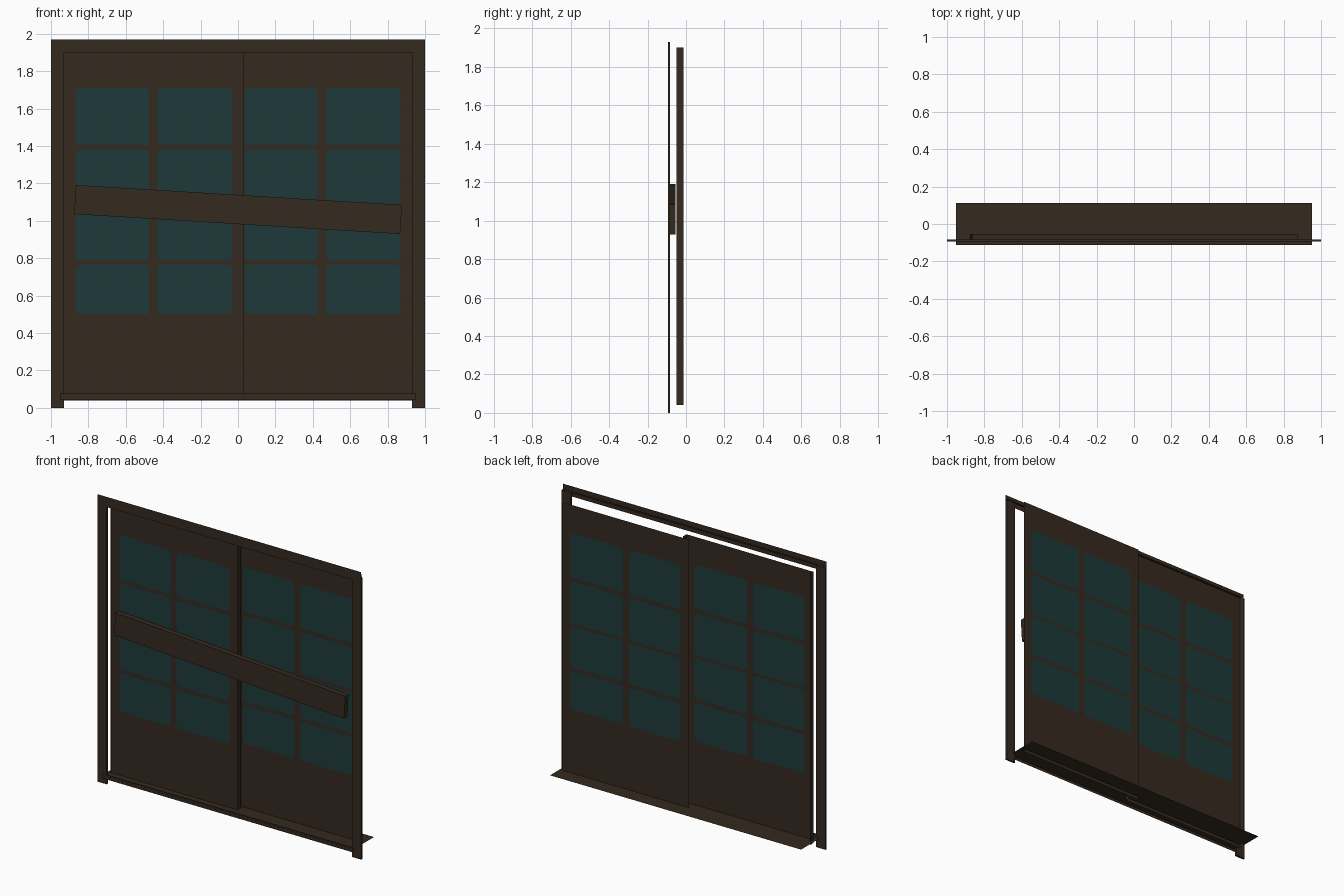
import bpy
import bmesh
import math
from mathutils import Matrix, Vector

default = bpy.data.objects.get("Cube")
if default:
    bpy.data.objects.remove(default, do_unlink=True)


def material(name, rgb):
    mat = bpy.data.materials.new(name)
    mat.use_nodes = True
    color = (*rgb, 1.0)
    mat.diffuse_color = color
    bsdf = mat.node_tree.nodes["Principled BSDF"]
    bsdf.inputs["Base Color"].default_value = color
    bsdf.inputs["Roughness"].default_value = 0.9
    return mat


wood = material("dark brown wood", (0.035, 0.0225, 0.0135))
glass = material("dark teal glass", (0.013, 0.042, 0.041))


def finish(bm, name, mat):
    mesh = bpy.data.meshes.new(name)
    bm.to_mesh(mesh)
    bm.free()
    mesh.materials.append(mat)
    obj = bpy.data.objects.new(name, mesh)
    bpy.context.collection.objects.link(obj)
    return obj


def box(name, x, y, z):
    """Box from (min, max) ranges on each axis."""
    bm = bmesh.new()
    size = Vector((x[1] - x[0], y[1] - y[0], z[1] - z[0]))
    bmesh.ops.create_cube(bm, size=1, matrix=Matrix.Diagonal(size).to_4x4())
    obj = finish(bm, name, wood)
    obj.location = (sum(x) / 2, sum(y) / 2, sum(z) / 2)
    return obj


def sheet(name, x, y, z):
    """Flat rectangle: one of x, y, z is a single number, the others are ranges."""
    if not isinstance(x, tuple):
        pts = [(x, y[0], z[0]), (x, y[1], z[0]), (x, y[1], z[1]), (x, y[0], z[1])]
    elif not isinstance(y, tuple):
        pts = [(x[0], y, z[0]), (x[1], y, z[0]), (x[1], y, z[1]), (x[0], y, z[1])]
    else:
        pts = [(x[0], y[0], z), (x[1], y[0], z), (x[1], y[1], z), (x[0], y[1], z)]
    bm = bmesh.new()
    bm.faces.new([bm.verts.new(p) for p in pts])
    return finish(bm, name, wood)


def pane(name, x, y, z, side, radius=0.022):
    """Flat rounded rectangle facing the front (side -1) or the back (side 1)."""
    corners = [(x[1], z[1], -1, -1), (x[0], z[1], 1, -1),
               (x[0], z[0], 1, 1), (x[1], z[0], -1, 1)]
    bm = bmesh.new()
    verts = []
    for quarter, (cx, cz, sx, sz) in enumerate(corners):
        for step in range(4):
            a = math.pi / 2 * (quarter + step / 3)
            verts.append(bm.verts.new((cx + radius * (sx + math.cos(a)), y + side * 0.0015,
                                       cz + radius * (sz + math.sin(a)))))
    bm.faces.new(verts[::-side])
    return finish(bm, name, glass)


# Two overlapping sliding doors with painted panes on both sides
columns = [(0.065, 0.455), (0.50, 0.90)]
rows = [(1.405, 1.71), (1.09, 1.38), (0.79, 1.07), (0.50, 0.765)]
for door, x0, y in (("right_door", -0.93, -0.048), ("left_door", -0.03, 0.008)):
    sheet(door, (x0, x0 + 0.96), y, (0.04, 1.90))
    for face, side in (("front", -1), ("back", 1)):
        for r, z in enumerate(rows):
            for c, (a, b) in enumerate(columns):
                pane(f"{door}_{face}_pane_{r}_{c}", (x0 + a, x0 + b), y, z, side)

# Edge strips of the front door
for name, x in (("inner", 0.03), ("outer", -0.93)):
    sheet(f"right_door_{name}_edge", x, (-0.05, -0.013), (0.04, 1.90))

# Door surround: two posts and a thin header
for side, s in (("left", 1), ("right", -1)):
    box(side + "_post", tuple(sorted((s * 0.93, s))), (-0.094, -0.082), (0, 1.93))
sheet("header", (-1, 1), -0.0945, (1.90, 1.97))
sheet("header_ledge", (-1, 1), (-0.094, -0.082), 1.935)

# Sill: flat tread with an upright strip along its front edge
sheet("sill_tread", (-0.952, 0.952), (-0.113, 0.113), 0.063)
sheet("sill_strip", (-0.952, 0.952), -0.112, (0.043, 0.075))

# Slanted plank barring the doors
plank = box("barring_plank", (-0.873, 0.873), (-0.09, -0.054), (0.982, 1.138))
plank.rotation_euler.y = math.radians(3.5)
